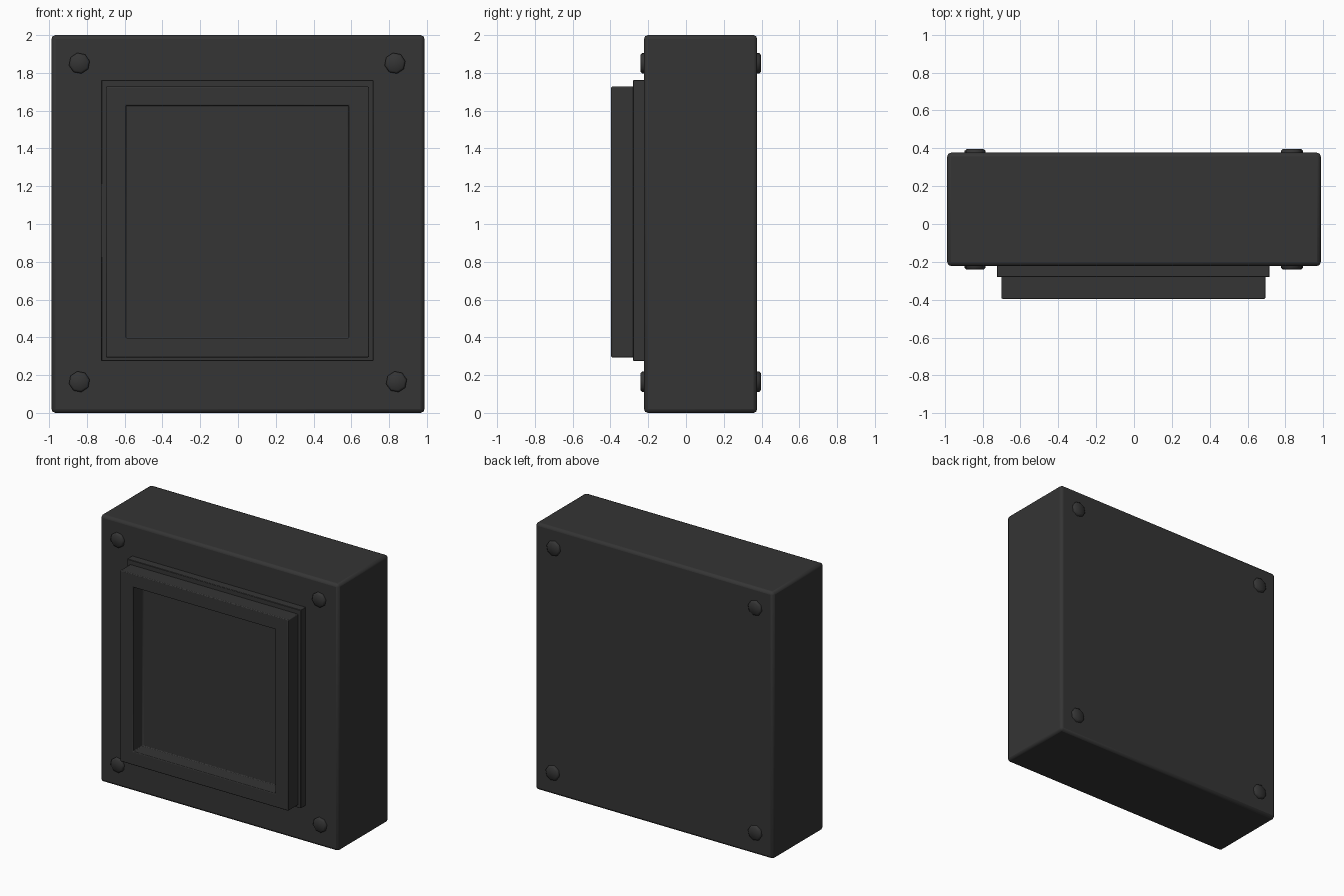
import bpy, bmesh, math
from mathutils import Vector

if "Cube" in bpy.data.objects:
    bpy.data.objects.remove(bpy.data.objects["Cube"])

dark = bpy.data.materials.new("charcoal_grey")
dark.diffuse_color = (0.035, 0.035, 0.035, 1)
dark.use_nodes = True
dark.node_tree.nodes["Principled BSDF"].inputs["Base Color"].default_value = dark.diffuse_color


def finish(name, bm, bevel=0.0, segments=2):
    """Turn a bmesh into a bevelled, smooth shaded object."""
    bmesh.ops.recalc_face_normals(bm, faces=bm.faces)
    me = bpy.data.meshes.new(name)
    bm.to_mesh(me)
    bm.free()
    me.materials.append(dark)
    ob = bpy.data.objects.new(name, me)
    bpy.context.collection.objects.link(ob)
    if bevel:
        m = ob.modifiers.new("bevel", 'BEVEL')
        m.width = bevel
        m.segments = segments
        m.limit_method = 'ANGLE'
    bpy.ops.object.select_all(action='DESELECT')
    ob.select_set(True)
    bpy.context.view_layer.objects.active = ob
    bpy.ops.object.shade_smooth_by_angle(angle=math.radians(50))
    return ob


def box(x0, x1, y0, y1, z0, z1):
    bm = bmesh.new()
    bmesh.ops.create_cube(bm, size=1)
    for v in bm.verts:
        v.co = Vector(((x0 + x1) / 2 + v.co.x * (x1 - x0),
                       (y0 + y1) / 2 + v.co.y * (y1 - y0),
                       (z0 + z1) / 2 + v.co.z * (z1 - z0)))
    return bm


def skin(bm, loops):
    """Bridge equal-length point loops and cap both ends."""
    rings = [[bm.verts.new(p) for p in loop] for loop in loops]
    n = len(rings[0])
    for a, b in zip(rings, rings[1:]):
        for i in range(n):
            j = (i + 1) % n
            bm.faces.new((a[i], a[j], b[j], b[i]))
    bm.faces.new(rings[0])
    bm.faces.new(rings[-1])


def rect(x0, x1, z0, z1, y):
    return [(x0, y, z0), (x1, y, z0), (x1, y, z1), (x0, y, z1)]


# Main slab and raised base plate
finish("body", box(-0.987, 0.987, -0.222, 0.377, 0.0, 2.0), 0.02)
finish("base_plate", box(-0.724, 0.717, -0.281, -0.20, 0.275, 1.762), 0.003, 1)

# Frame with a recessed panel, its floor just in front of the base plate
outer = (-0.70, 0.694, 0.294, 1.727)
inner = (-0.593, 0.586, 0.396, 1.627)
bm = bmesh.new()
skin(bm, [rect(*outer, -0.25), rect(*outer, -0.396),
          rect(*inner, -0.396), rect(*inner, -0.283)])
finish("recessed_frame", bm, 0.006)


# Low domed eight-sided bolts on both faces
def bolt(name, x, z, face_y, out):
    bm = bmesh.new()
    skin(bm, [[(x + r * math.cos(i * math.tau / 8 + 0.2), face_y + out * d,
                z + r * math.sin(i * math.tau / 8 + 0.2)) for i in range(8)]
              for r, d in ((0.056, -0.01), (0.056, 0.010), (0.045, 0.0195))])
    finish(name, bm)


for side, y, out in (("front", -0.222, -1), ("back", 0.377, 1)):
    for x, z in ((-0.84, 0.165), (0.839, 0.165), (-0.84, 1.851), (0.831, 1.851)):
        bolt(side + "_bolt", x, z, y, out)
